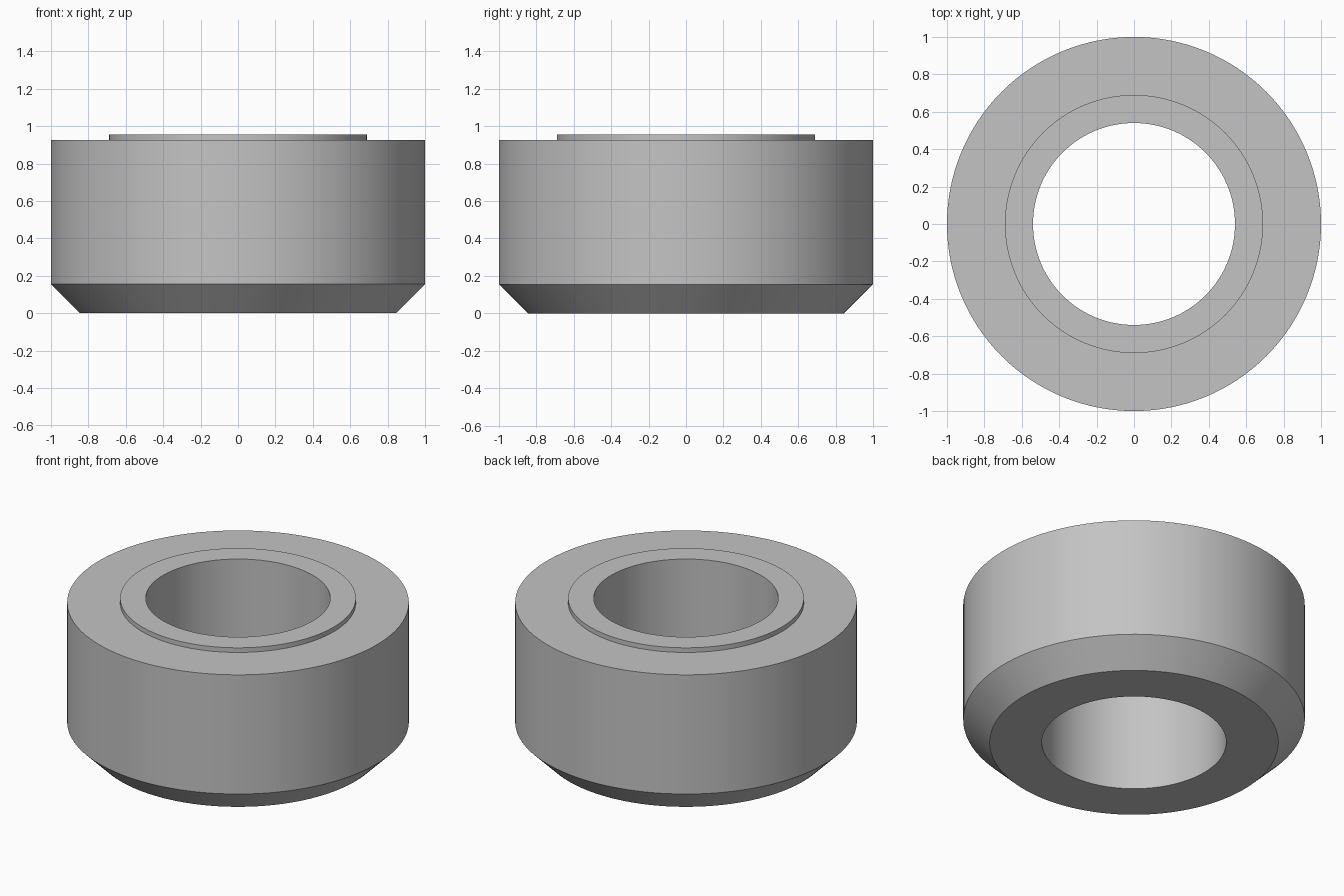
import bpy
import bmesh
import math

SEGMENTS = 128

cube = bpy.data.objects.get("Cube")
if cube:
    bpy.data.objects.remove(cube, do_unlink=True)

# Plain grey material
grey = bpy.data.materials.new("plain_grey")
grey.use_nodes = True
colour = (0.55, 0.55, 0.55, 1.0)
grey.diffuse_color = colour
grey.node_tree.nodes["Principled BSDF"].inputs["Base Color"].default_value = colour


def lathe(name, profile):
    """Revolve a closed (radius, height) profile around the z axis."""
    bm = bmesh.new()
    rings = []
    for radius, height in profile:
        ring = []
        for i in range(SEGMENTS):
            a = math.tau * i / SEGMENTS
            ring.append(bm.verts.new((radius * math.cos(a), radius * math.sin(a), height)))
        rings.append(ring)
    for k, low in enumerate(rings):
        high = rings[(k + 1) % len(rings)]
        for i in range(SEGMENTS):
            j = (i + 1) % SEGMENTS
            bm.faces.new((low[i], low[j], high[j], high[i]))
    bmesh.ops.recalc_face_normals(bm, faces=bm.faces)
    mesh = bpy.data.meshes.new(name)
    bm.to_mesh(mesh)
    bm.free()
    mesh.materials.append(grey)
    obj = bpy.data.objects.new(name, mesh)
    bpy.context.collection.objects.link(obj)
    bpy.ops.object.select_all(action="DESELECT")
    obj.select_set(True)
    bpy.context.view_layer.objects.active = obj
    bpy.ops.object.shade_smooth_by_angle(angle=math.radians(30))
    return obj


# Bushing: bore, chamfered base, outer wall and raised collar in one section
bore, collar, base, outer = 0.54, 0.69, 0.845, 1.0
chamfer_top, shoulder, top = 0.155, 0.925, 0.955
lathe("bushing_ring", [
    (bore, 0), (base, 0), (outer, chamfer_top), (outer, shoulder),
    (collar, shoulder), (collar, top), (bore, top),
])
